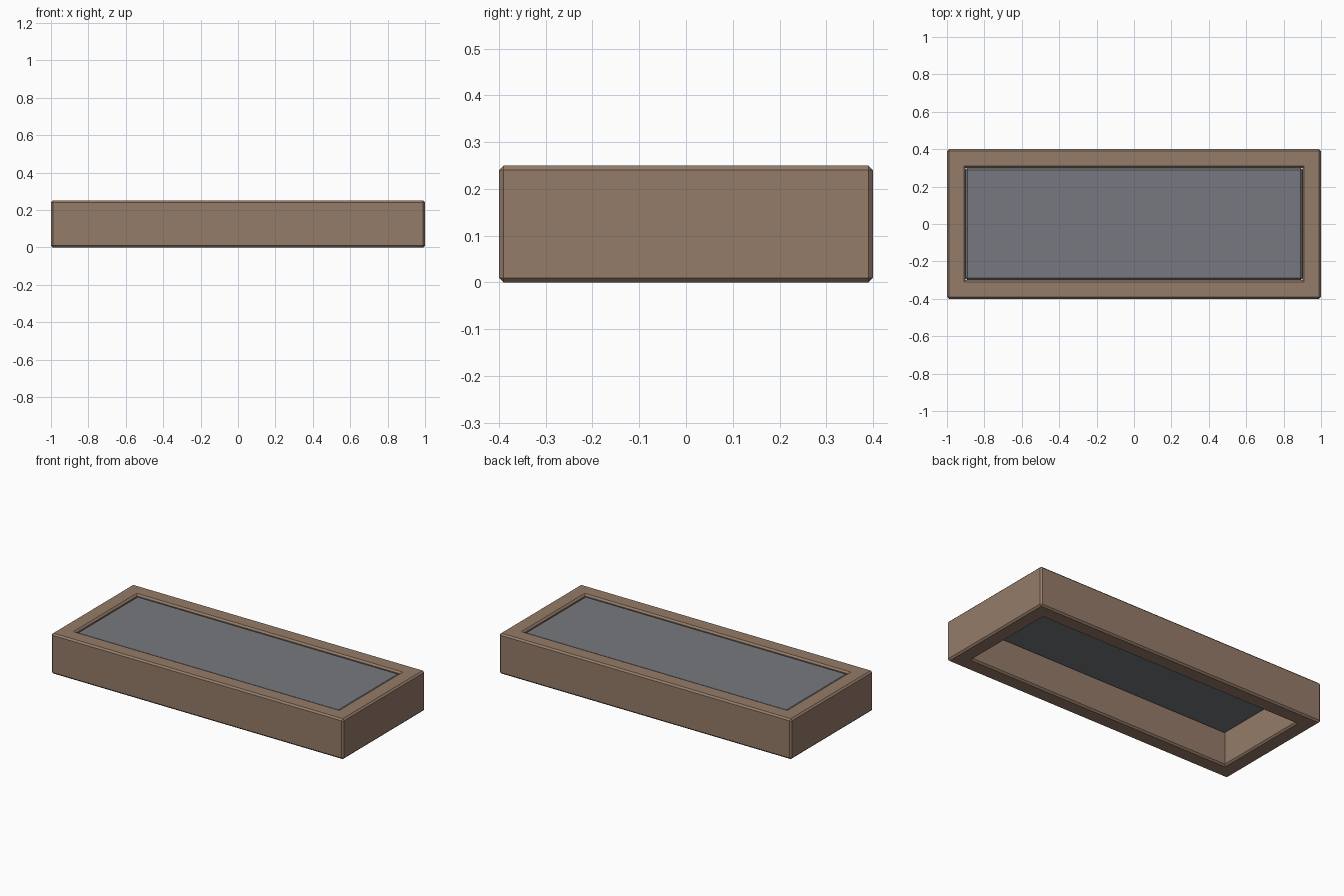
import bpy, bmesh

if "Cube" in bpy.data.objects:
    bpy.data.objects.remove(bpy.data.objects["Cube"])

BEVEL = 0.01


def finish(name, bm, color=None):
    bmesh.ops.recalc_face_normals(bm, faces=bm.faces[:])
    mesh = bpy.data.meshes.new(name)
    bm.to_mesh(mesh)
    bm.free()
    obj = bpy.data.objects.new(name, mesh)
    bpy.context.collection.objects.link(obj)
    if color:
        mat = bpy.data.materials.new(name + "_material")
        mat.diffuse_color = (*color, 1)
        mat.use_nodes = True
        mat.node_tree.nodes["Principled BSDF"].inputs["Base Color"].default_value = mat.diffuse_color
        mesh.materials.append(mat)


def rectangle(bm, x, y, z):
    return [bm.verts.new((sx * x, sy * y, z))
            for sx, sy in ((-1, -1), (1, -1), (1, 1), (-1, 1))]


def chamfer_convex(bm):
    bmesh.ops.recalc_face_normals(bm, faces=bm.faces[:])
    edges = [e for e in bm.edges if e.calc_face_angle_signed() > 0.5]
    bmesh.ops.bevel(bm, geom=edges, offset=BEVEL, segments=1,
                    profile=0.5, affect='EDGES')


# Planter frame: closed rectangular tube, inner vertical corners left sharp
bm = bmesh.new()
loops = [rectangle(bm, 1, 0.4, 0), rectangle(bm, 1, 0.4, 0.25),
         rectangle(bm, 0.9, 0.3, 0.25), rectangle(bm, 0.9, 0.3, 0)]
for k in range(4):
    a, b = loops[k], loops[(k + 1) % 4]
    for i in range(4):
        j = (i + 1) % 4
        bm.faces.new((a[i], a[j], b[j], b[i]))
# merge the mitre seams so top and bottom only have real corners
chamfer_convex(bm)
finish("frame", bm, (0.30, 0.20, 0.14))

# Inset panel just below the rim
bm = bmesh.new()
bmesh.ops.create_cube(bm, size=1)
for v in bm.verts:
    v.co.x *= 1.8
    v.co.y *= 0.6
    v.co.z = v.co.z * 0.04 + 0.22
chamfer_convex(bm)
finish("inset_panel", bm, (0.18, 0.19, 0.21))
